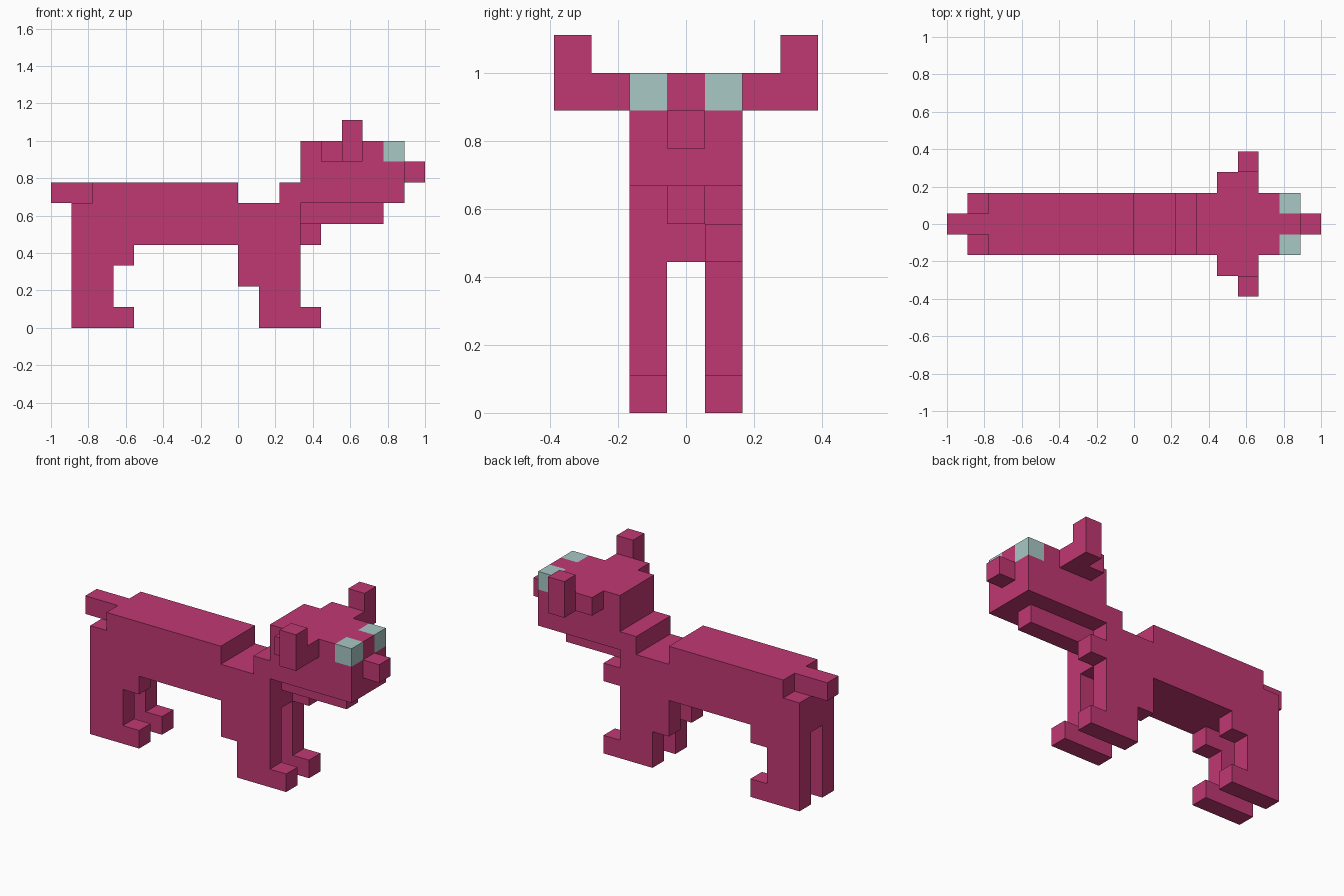
import bpy
import bmesh

U = 1 / 9  # edge of one block

cube = bpy.data.objects.get("Cube")
if cube:
    bpy.data.objects.remove(cube, do_unlink=True)


def make_material(name, rgb):
    mat = bpy.data.materials.new(name)
    mat.use_nodes = True
    mat.diffuse_color = (*rgb, 1)
    mat.node_tree.nodes["Principled BSDF"].inputs["Base Color"].default_value = (*rgb, 1)
    return mat


pink = make_material("raspberry pink", (0.53, 0.04, 0.17))
teal = make_material("pale teal", (0.39, 0.58, 0.56))


def slab(name, profile, y0, y1, mat=pink):
    """Extrude an x-z profile, in blocks, from y0 to y1."""
    bm = bmesh.new()
    face = bm.faces.new([bm.verts.new((x * U, y0 * U, z * U)) for x, z in profile])
    grown = bmesh.ops.extrude_face_region(bm, geom=[face], use_keep_orig=True)
    verts = [v for v in grown["geom"] if isinstance(v, bmesh.types.BMVert)]
    bmesh.ops.translate(bm, verts=verts, vec=(0, (y1 - y0) * U, 0))
    bmesh.ops.recalc_face_normals(bm, faces=bm.faces)
    mesh = bpy.data.meshes.new(name)
    bm.to_mesh(mesh)
    bm.free()
    mesh.materials.append(mat)
    obj = bpy.data.objects.new(name, mesh)
    bpy.context.collection.objects.link(obj)
    return obj


def block(name, x0, x1, z0, z1, y0, y1, mat=pink):
    return slab(name, [(x0, z0), (x1, z0), (x1, z1), (x0, z1)], y0, y1, mat)


# Torso with raised back and neck step
slab("body", [(-8, 4), (3, 4), (3, 7), (2, 7), (2, 6),
              (0, 6), (0, 7), (-7, 7), (-7, 6), (-8, 6)], -1.5, 1.5)
block("tail", -9, -7, 6, 7, -0.5, 0.5)

# Head, with the top front corners left free for the eyes
slab("head", [(3, 6), (8, 6), (8, 8), (7, 8), (7, 9), (3, 9)], -1.5, 1.5)
block("brow", 7, 8, 8, 9, -0.5, 0.5)
block("nose", 8, 9, 7, 8, -0.5, 0.5)
block("jaw", 3, 7, 5, 6, -0.5, 0.5)

# Single block on one side of the chest
block("chest_tuft", 3, 4, 4, 5, 0.5, 1.5)

front_leg = [(0, 4), (0, 2), (1, 2), (1, 0), (4, 0), (4, 1), (3, 1), (3, 4)]
hind_leg = [(-8, 4), (-8, 0), (-5, 0), (-5, 1), (-6, 1), (-6, 3), (-5, 3), (-5, 4)]

# Paired parts on both sides
for side, s in (("near", -1), ("far", 1)):
    slab(f"front_leg_{side}", front_leg, s * 0.5, s * 1.5)
    slab(f"hind_leg_{side}", hind_leg, s * 0.5, s * 1.5)
    block(f"eye_{side}", 7, 8, 8, 9, s * 0.5, s * 1.5, teal)
    block(f"ear_base_{side}", 4, 6, 8, 9, s * 1.5, s * 2.5)
    block(f"ear_tip_{side}", 5, 6, 8, 10, s * 2.5, s * 3.5)
